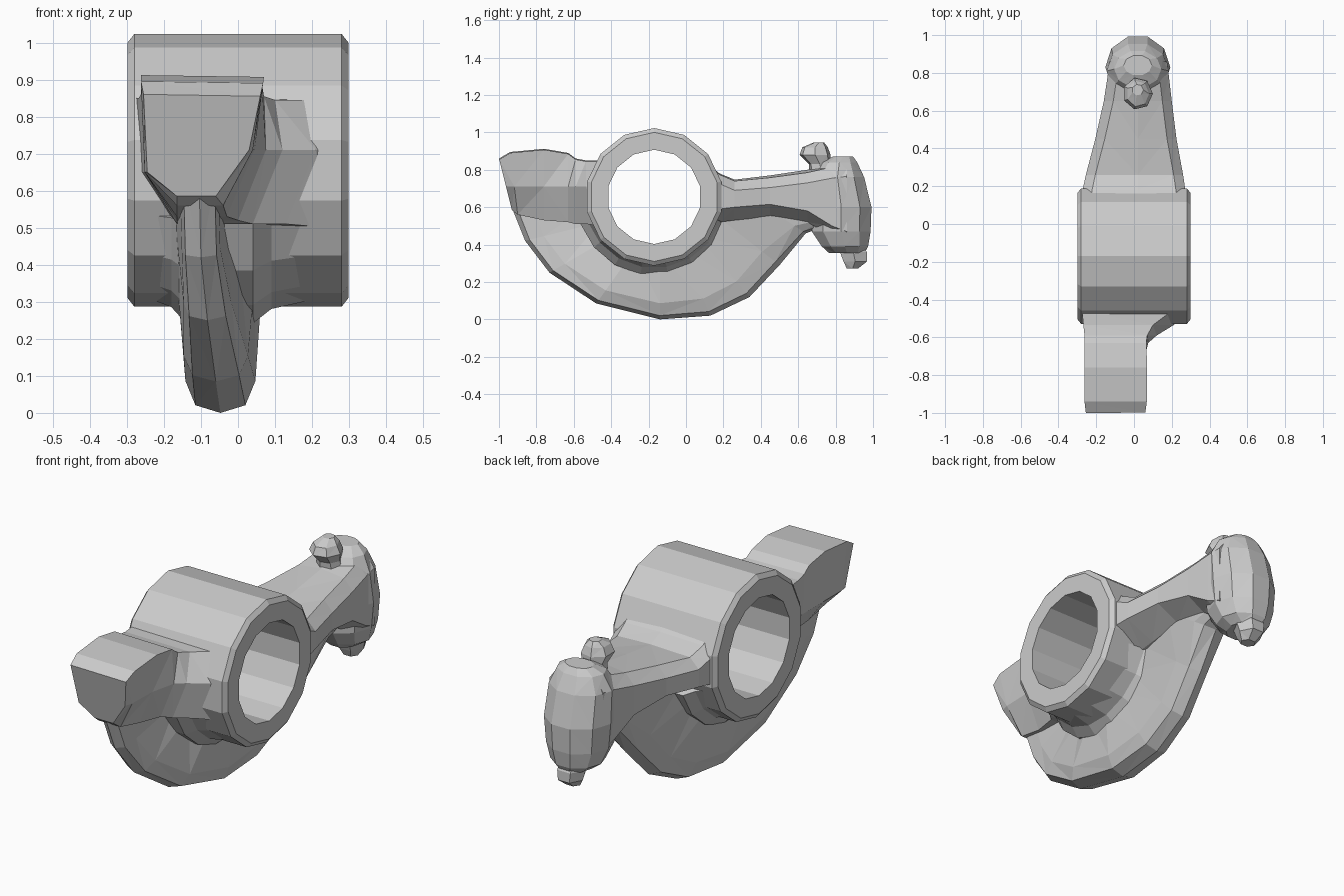
import bpy, bmesh
from math import sin, cos, pi, radians

BY, BZ = -0.17, 0.655          # bore axis position (runs along x)


def loft(name, rings, closed=False):
    """Skin a list of equal-length point rings; cap the ends unless closed."""
    bm = bmesh.new()
    vs = [[bm.verts.new(p) for p in r] for r in rings]
    n = len(rings[0])
    for i in range(len(vs) if closed else len(vs) - 1):
        a, b = vs[i], vs[(i + 1) % len(vs)]
        for k in range(n):
            m = (k + 1) % n
            bm.faces.new((a[k], a[m], b[m], b[k]))
    if not closed:
        bm.faces.new(vs[0])
        bm.faces.new(vs[-1])
    # flat triangulated facets like a reduced mesh
    bmesh.ops.triangulate(bm, faces=[f for f in bm.faces if len(f.verts) == 4])
    bmesh.ops.recalc_face_normals(bm, faces=bm.faces)
    me = bpy.data.meshes.new(name)
    bm.to_mesh(me)
    bm.free()
    ob = bpy.data.objects.new(name, me)
    bpy.context.collection.objects.link(ob)
    return ob


def around(profile, ang):
    """Place an (x, radius) profile at an angle around the bore axis."""
    return [(x, BY + r * cos(ang), BZ + r * sin(ang)) for x, r in profile]


def round_stack(name, sections, sides, cx=0.02):
    """Upright round part from (z, y centre, y radius, x radius) sections."""
    loft(name, [[(cx + rx * cos(2 * pi * k / sides), cy + ry * sin(2 * pi * k / sides), z)
                 for k in range(sides)] for z, cy, ry, rx in sections])


# barrel with open bore and chamfered rims
barrel = [(-0.298, 0.252), (-0.298, 0.345), (-0.28, 0.368),
          (0.28, 0.368), (0.298, 0.345), (0.298, 0.252)]
loft("barrel", [around(barrel, 2 * pi * (k + 0.5) / 14) for k in range(14)], closed=True)

# fillet below the barrel, blending it into the web
fillet = [(-0.27, 0.34), (-0.18, 0.375), (-0.14, 0.42), (0.04, 0.42),
          (0.09, 0.38), (0.27, 0.34), (0.27, 0.29), (-0.27, 0.29)]
loft("barrel_fillet", [around(fillet, radians(a)) for a in range(200, 345, 20)])

# crescent web: outer y, z / inner y, z / left x, right x
web = [(-0.94, 0.62, -0.48, 0.64, -0.175, -0.035),
       (-0.86, 0.42, -0.46, 0.52, -0.17, -0.03),
       (-0.73, 0.25, -0.40, 0.44, -0.165, 0.00),
       (-0.48, 0.085, -0.28, 0.365, -0.165, 0.045),
       (-0.14, 0.00, -0.14, 0.345, -0.16, 0.065),
       (0.13, 0.02, -0.02, 0.385, -0.14, 0.065),
       (0.34, 0.12, 0.06, 0.45, -0.12, 0.07),
       (0.50, 0.29, 0.13, 0.58, -0.10, 0.09),
       (0.64, 0.46, 0.40, 0.62, -0.09, 0.12),
       (0.75, 0.50, 0.72, 0.65, -0.08, 0.12)]
rings = []
for oy, oz, iy, iz, xl, xr in web:
    def at(x, t):
        return (x, oy + t * (iy - oy), oz + t * (iz - oz))
    w = (xr - xl) * 0.2
    rings.append([at((xl + xr) / 2, 0), at(xr - w, 0.06), at(xr - 0.018, 0.25), at(xr, 1),
                  at(xl, 1), at(xl + 0.018, 0.25), at(xl + w, 0.06)])
loft("web", rings)

# arm from barrel to head: y, left x, right x, keel z, side bottom z, top z, edge drop
arm = [(0.08, -0.272, 0.272, 0.50, 0.57, 0.86, 0.01),
       (0.18, -0.272, 0.272, 0.52, 0.59, 0.78, 0.01),
       (0.26, -0.255, 0.26, 0.53, 0.60, 0.747, 0.012),
       (0.45, -0.205, 0.225, 0.55, 0.615, 0.77, 0.02),
       (0.65, -0.16, 0.20, 0.52, 0.58, 0.80, 0.025),
       (0.78, -0.14, 0.185, 0.44, 0.50, 0.835, 0.035),
       (0.86, -0.13, 0.175, 0.42, 0.47, 0.87, 0.06)]
rings = []
for y, xl, xr, zb, zs, zt, d in arm:
    rings.append([(0.02, y, zt), (xr - 0.05, y, zt - d * 0.6), (xr, y, zt - d - 0.045),
                  (xr, y, zs), (0.10, y, zb), (-0.08, y, zb),
                  (xl, y, zs), (xl, y, zt - d - 0.045), (xl + 0.05, y, zt - d * 0.6)])
loft("arm", rings)

# rounded head at the end of the arm
round_stack("head", [(0.355, 0.86, 0.10, 0.08), (0.39, 0.85, 0.13, 0.13),
                     (0.47, 0.83, 0.165, 0.16), (0.60, 0.83, 0.17, 0.172),
                     (0.76, 0.81, 0.15, 0.165), (0.84, 0.82, 0.10, 0.125),
                     (0.872, 0.84, 0.055, 0.075)], 10)

# small studs above and below the head
round_stack("top_stud", [(0.77, 0.73, 0.07, 0.07), (0.83, 0.715, 0.06, 0.06),
                         (0.88, 0.69, 0.085, 0.08), (0.92, 0.69, 0.07, 0.06),
                         (0.945, 0.71, 0.03, 0.03)], 7)
round_stack("bottom_stud", [(0.42, 0.87, 0.075, 0.07), (0.36, 0.895, 0.083, 0.075),
                            (0.31, 0.905, 0.073, 0.065), (0.272, 0.89, 0.035, 0.04)], 6)

# contact pad, flaring low into the barrel: y, top z, left x, top right x, flare x, foot right x, foot z
pad = [(-1.00, 0.86, -0.255, 0.06, 0.03, -0.06, 0.585),
       (-0.94, 0.895, -0.262, 0.068, 0.04, -0.04, 0.56),
       (-0.76, 0.912, -0.262, 0.07, 0.045, -0.03, 0.53),
       (-0.63, 0.89, -0.262, 0.065, 0.075, 0.00, 0.52),
       (-0.59, 0.86, -0.262, 0.07, 0.12, 0.04, 0.51),
       (-0.535, 0.85, -0.268, 0.10, 0.21, 0.13, 0.51),
       (-0.46, 0.85, -0.275, 0.20, 0.285, 0.25, 0.50)]
rings = []
for i, (y, zt, xl, xr, fx, fr, zb) in enumerate(pad):
    s = (0.25, 0.12, 0, 0, 0, 0, 0)[i]      # front face leans back downward
    pts = [(xl, zt), (xr, zt - 0.005), (fx, 0.71), (fr, zb),
           (-0.165, zb), (xl + 0.01, 0.65)]
    rings.append([(x, y + s * (zt - z), z) for x, z in pts])
loft("contact_pad", rings)
